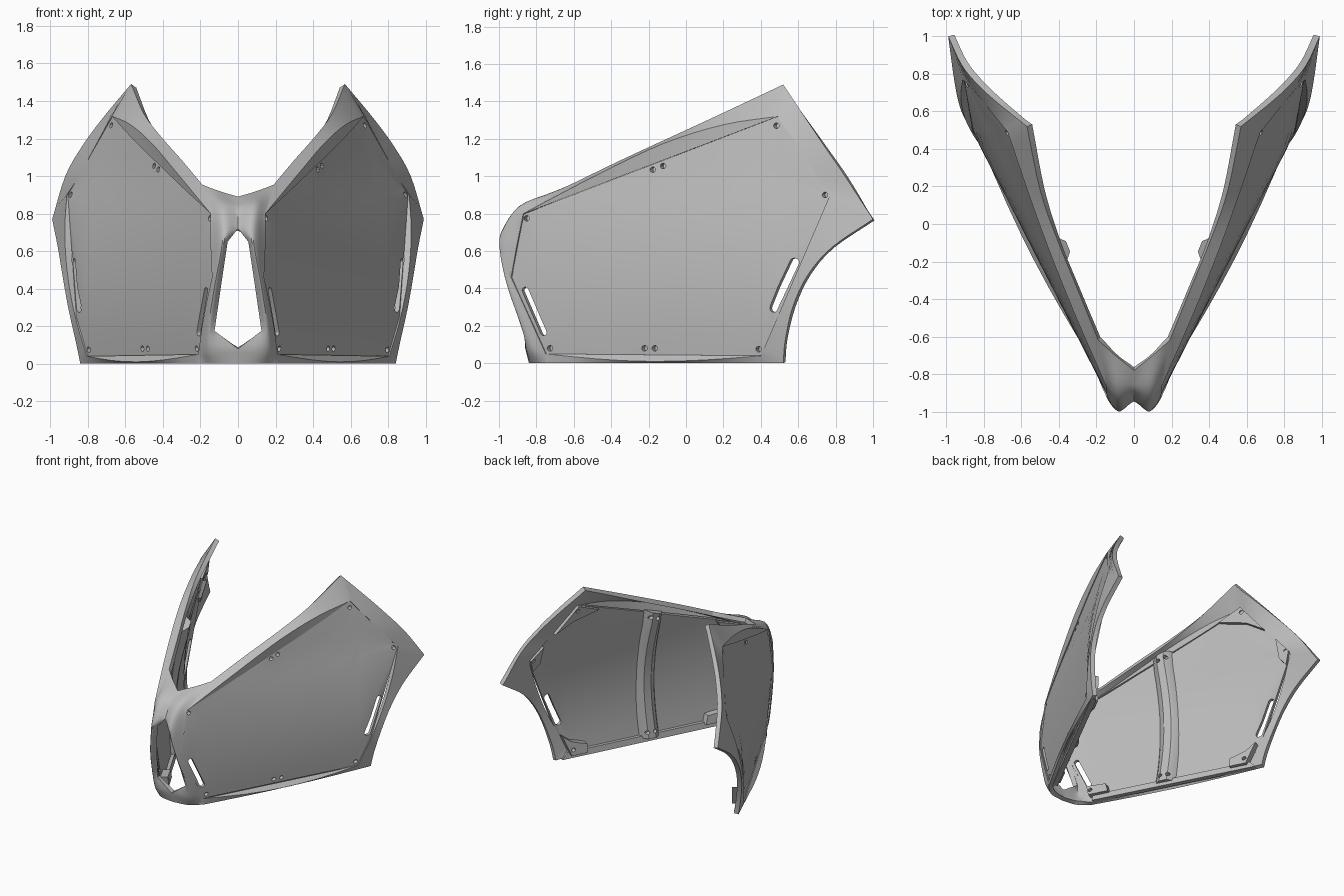
import bpy, bmesh, math
from mathutils import Vector as V

if "Cube" in bpy.data.objects:
    bpy.data.objects.remove(bpy.data.objects["Cube"])

grey = bpy.data.materials.new("plain grey")
grey.use_nodes = True
grey.diffuse_color = (0.5, 0.5, 0.5, 1)
grey.node_tree.nodes["Principled BSDF"].inputs["Base Color"].default_value = (0.5, 0.5, 0.5, 1)

OUT = V((0.864, -0.447, 0)).normalized()
MIRROR = ('MIRROR', {})


# Point on the leaning, slightly bowed side wall, d is the depth inwards
def wall(y, z, d=0.0):
    x = 0.8 + 0.517 * (y - 0.4) - (0.075 + 0.05 * y) * z * z + 0.14 * max(0, z * (1 - z))
    return V((x, y, z)) - OUT * d


def wall_line(a, b, n):
    return [wall(*V(a).lerp(V(b), i / (n - 1))) for i in range(n)]


# Smooth curve through points, k steps per span
def smooth(pts, k):
    p = [V(q) for q in pts]
    p = [2 * p[0] - p[1]] + p + [2 * p[-1] - p[-2]]
    res = []
    for i in range(1, len(p) - 2):
        a, b, c, d = p[i - 1:i + 3]
        for s in range(k):
            t = s / k
            res.append(0.5 * (2 * b + (c - a) * t + (2 * a - 5 * b + 4 * c - d) * t * t
                              + (3 * b - a - 3 * c + d) * t ** 3))
    return res + [p[-2]]


# Straight spans through points, k steps per span
def straight(pts, k):
    p = [V(q) for q in pts]
    return [a.lerp(b, s / k) for a, b in zip(p, p[1:]) for s in range(k)] + [p[-1]]


# Sheet lofted through rows of points, turned to face outwards
def sheet(bm, rows, closed=False):
    g = [[bm.verts.new(p) for p in r] for r in rows]
    n = len(g[0])
    faces = []
    for r, s in zip(g, g[1:]):
        for i in range(n if closed else n - 1):
            j = (i + 1) % n
            faces.append(bm.faces.new((r[i], r[j], s[j], s[i])))
    if closed:
        bm.faces.new(g[0])
        bm.faces.new(g[-1])
        return
    total = V()
    for f in faces:
        f.normal_update()
        total += f.normal * f.calc_area()
    if total.dot(OUT + V((0, 0, 0.3))) < 0:
        bmesh.ops.reverse_faces(bm, faces=faces)


# Prism on the wall from a (y, z) outline, between two depths
def prism(bm, outline, d0, d1):
    sheet(bm, [[wall(y, z, d) for y, z in outline] for d in (d0, d1)], True)


def make(name, bm, closed=False):
    bmesh.ops.remove_doubles(bm, verts=bm.verts, dist=0.0005)
    if closed:
        bmesh.ops.recalc_face_normals(bm, faces=bm.faces)
    me = bpy.data.meshes.new(name)
    bm.to_mesh(me)
    bm.free()
    me.materials.append(grey)
    ob = bpy.data.objects.new(name, me)
    bpy.context.collection.objects.link(ob)
    return ob


def finish(ob, steps):
    bpy.ops.object.select_all(action='DESELECT')
    bpy.context.view_layer.objects.active = ob
    ob.select_set(True)
    for kind, settings in steps:
        m = ob.modifiers.new(kind, kind)
        for key, val in settings.items():
            setattr(m, key, val)
        bpy.ops.object.modifier_apply(modifier=m.name)
    bpy.ops.object.shade_smooth_by_angle(angle=math.radians(32))


def arc(y, z, r, a0, a1, n):
    return [(y + r * math.cos(a0 + (a1 - a0) * i / n), z + r * math.sin(a0 + (a1 - a0) * i / n))
            for i in range(n + 1)]


def slot(a, b, r):
    h = math.atan2(b[1] - a[1], b[0] - a[0])
    q = math.pi / 2
    return arc(*b, r, h - q, h + q, 8) + arc(*a, r, h + q, h + 3 * q, 8)


# Corners of the six sided side panel
TOP, BACK, HEEL = (0.49, 1.32), (0.77, 0.9), (0.4, 0.04)
TOE, NOSE, BROW = (-0.75, 0.05), (-0.935, 0.46), (-0.87, 0.8)

# Frame: bottom strip with a ledge bulging past the panel
bm = bmesh.new()
edge = wall_line(TOE, HEEL, 9)
bulge = [math.sin(math.pi * i / 8) for i in range(9)]
ledge = [p + OUT * 0.03 * b - V((0, 0, 0.035 * b)) for p, b in zip(edge, bulge)]
toe_low, heel_low = V((0.21, -0.75, 0)), V((0.84, 0.52, 0))
foot = [toe_low.lerp(heel_low, i / 8) + OUT * 0.025 * b for i, b in enumerate(bulge)]
sheet(bm, [edge, ledge, foot])

# Frame: rear strips below and above the tip
rear_low = [heel_low, (0.865, 0.53, 0.12), (0.905, 0.57, 0.3), (0.935, 0.65, 0.47),
            (0.96, 0.78, 0.62), (0.99, 1, 0.77)]
rear_high = [(0.99, 1, 0.77), (0.92, 0.85, 1.0), (0.83, 0.74, 1.16), (0.72, 0.64, 1.31),
             (0.57, 0.52, 1.49)]
sheet(bm, [smooth(wall_line(HEEL, BACK, 6), 4), smooth(rear_low, 4)])
sheet(bm, [smooth(wall_line(BACK, TOP, 5), 4), smooth(rear_high, 4)])

# Frame: top rim with an overhang above the panel
brow, peak = wall(*BROW), wall(*TOP)
hang = [brow, (0.32, -0.47, 1.01), (0.46, -0.12, 1.175), (0.575, 0.2, 1.275), peak]
rim = [(0.19, -0.62, 0.954), (0.3, -0.35, 1.085), (0.41, -0.08, 1.21), (0.5, 0.18, 1.33),
       (0.57, 0.52, 1.49)]
sheet(bm, [smooth(wall_line(BROW, TOP, 5), 4), smooth(hang, 4), smooth(rim, 4)])

# Frame: nose with a lobe either side of the six sided window
inner = [(0, -0.84, 0), (0, -0.86, 0.08), (0.125, -0.86, 0.175), (0.088, -0.925, 0.43),
         (0.055, -0.965, 0.65), (0, -0.945, 0.72), (0, -0.88, 0.83), (0, -0.78, 0.89)]
lobe = [(0.12, -0.82, 0), (0.15, -0.845, 0.07), (0.16, -0.87, 0.17), (0.125, -0.955, 0.41),
        (0.09, -0.995, 0.6), (0.08, -0.985, 0.7), (0.09, -0.89, 0.84), (0.1, -0.7, 0.92)]
side = [toe_low] + wall_line(TOE, NOSE, 4) + [wall(-0.905, 0.63), brow, rim[0]]
columns = zip(straight(inner, 4), smooth(lobe, 4), straight(side, 4))
sheet(bm, [smooth(c, 5) for c in columns])
finish(make("frame", bm), [MIRROR, ('SOLIDIFY', {"thickness": 0.035, "offset": -1})])

# Strap slot and screw hole cutters
bm = bmesh.new()
prism(bm, slot((-0.862, 0.39), (-0.765, 0.165), 0.017), -0.06, 0.1)
prism(bm, slot((0.57, 0.54), (0.465, 0.295), 0.022), -0.06, 0.1)
for y, z in [(0.48, 1.27), (0.74, 0.9), (0.385, 0.075), (-0.17, 0.08), (-0.225, 0.08),
             (-0.73, 0.08), (-0.855, 0.775), (-0.18, 1.035), (-0.125, 1.055)]:
    ring = arc(y, z, 0.015, 0, 2 * math.pi, 12)[:-1]
    prism(bm, ring, -0.06, 0.04)
    prism(bm, ring, 0.052, 0.16)
holes = make("hole_cutter", bm, closed=True)
CUT = ('BOOLEAN', {"object": holes, "solver": 'EXACT'})


# Side panels, spanned column by column between lower and upper edges
def height(y, path):
    for (a, za), (b, zb) in zip(path, path[1:]):
        if y <= b:
            return za + (zb - za) * (y - a) / (b - a)
    return path[-1][1]


bm = bmesh.new()
ys = [NOSE[0], BROW[0], TOE[0]] + [-0.6 + 0.125 * i for i in range(8)] + [HEEL[0], TOP[0], BACK[0]]
rows = []
for i in range(11):
    row = []
    for y in ys:
        lo = height(y, [NOSE, TOE, HEEL, BACK])
        hi = height(y, [NOSE, BROW, TOP, BACK])
        row.append(wall(y, lo + (hi - lo) * i / 10, 0.006))
    rows.append(row)
sheet(bm, rows)
finish(make("side_panels", bm), [('SOLIDIFY', {"thickness": 0.028, "offset": -1}), CUT, MIRROR])

# Inner ribs, running from the bottom lip to the top rim
bm = bmesh.new()
section = [(-0.09, 0.02), (-0.065, 0.06), (-0.03, 0.09), (0.03, 0.09), (0.065, 0.06), (0.09, 0.02)]
rows = []
for i in range(13):
    s = i / 12
    row = []
    for t, d in section:
        y = -0.2 + 0.04 * s + t * 0.89
        top = height(y, [BROW, TOP]) + 0.015
        row.append(wall(y, 0.03 + (top - 0.03) * s, d * (0.9 + 0.1 * math.cos(2 * math.pi * s))))
    rows.append(row)
sheet(bm, rows, True)
finish(make("inner_ribs", bm, closed=True), [CUT, MIRROR])

# Mounting blocks behind the panel corners, and the bottom lip
blocks = {
    "top_gussets": ([(0.3, 1.235), (0.48, 1.31), (0.62, 1.1), (0.5, 1.18)], 0.065),
    "rear_blocks": ([(0.76, 0.9), (0.69, 1.01), (0.68, 0.86), (0.72, 0.8)], 0.06),
    "heel_blocks": ([(0.28, 0.03), (0.4, 0.03), (0.46, 0.2), (0.39, 0.14), (0.28, 0.1)], 0.09),
    "toe_blocks": ([(-0.74, 0.04), (-0.6, 0.04), (-0.62, 0.11), (-0.76, 0.12)], 0.09),
    "brow_blocks": ([(-0.87, 0.79), (-0.68, 0.86), (-0.78, 0.72), (-0.88, 0.72)], 0.065),
    "bottom_lips": ([(-0.72, 0), (0.46, 0), (0.42, 0.05), (-0.72, 0.05)], 0.06),
}
for name, (outline, depth) in blocks.items():
    bm = bmesh.new()
    prism(bm, outline, 0.02, depth)
    finish(make(name, bm, closed=True), [CUT, MIRROR])

bpy.data.objects.remove(holes)
